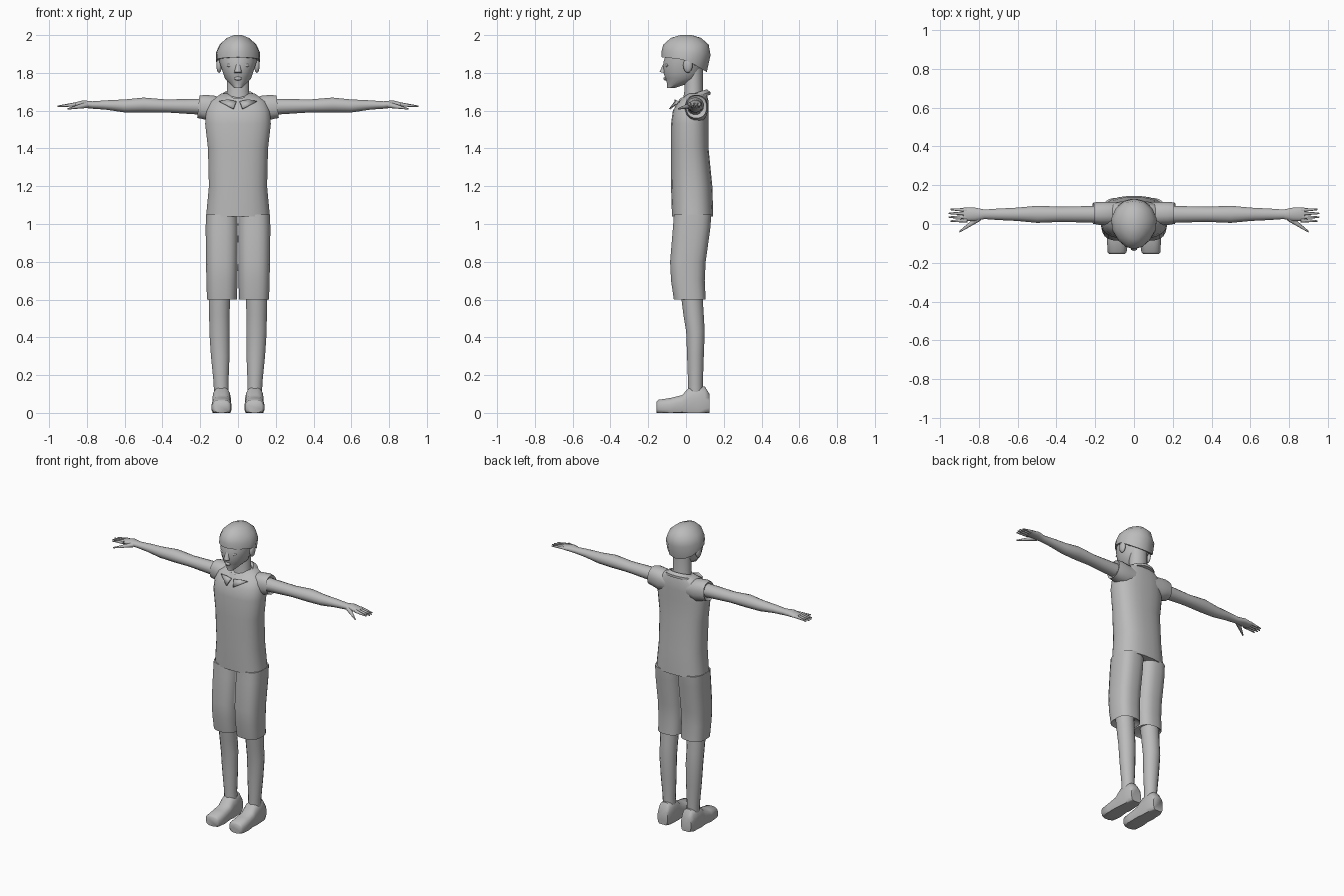
import bpy, bmesh, math
from mathutils import Vector

if "Cube" in bpy.data.objects:
    bpy.data.objects.remove(bpy.data.objects["Cube"], do_unlink=True)

GREY = (0.5, 0.5, 0.5, 1)
grey = bpy.data.materials.new("plain grey")
grey.use_nodes = True
grey.diffuse_color = GREY
grey.node_tree.nodes["Principled BSDF"].inputs["Base Color"].default_value = GREY


def finish(name, bm, mirror=False, bisect=False):
    bmesh.ops.recalc_face_normals(bm, faces=bm.faces)
    mesh = bpy.data.meshes.new(name)
    bm.to_mesh(mesh)
    bm.free()
    mesh.materials.append(grey)
    obj = bpy.data.objects.new(name, mesh)
    bpy.context.collection.objects.link(obj)
    if mirror:
        modifier = obj.modifiers.new("mirror", 'MIRROR')
        modifier.use_bisect_axis[0] = bisect
    bpy.ops.object.select_all(action='DESELECT')
    obj.select_set(True)
    bpy.context.view_layer.objects.active = obj
    bpy.ops.object.shade_smooth_by_angle(angle=math.radians(50))
    return obj


def loft(name, axis, side, rings, sides=16, power=2.0, warp=None, **options):
    """Skin of rounded sections along an axis. Each ring is
    (position, second centre, first radius, second radius); side is the first centre."""
    bm = bmesh.new()
    loops = []
    for along, centre, first_radius, second_radius in rings:
        loop = []
        for i in range(sides):
            turn = math.tau * (i + 0.5) / sides
            cosine, sine = math.cos(turn), math.sin(turn)
            first = side + first_radius * math.copysign(abs(cosine) ** (2 / power), cosine)
            second = centre + second_radius * math.copysign(abs(sine) ** (2 / power), sine)
            if axis == 'X':
                point = Vector((along, first, second))
            elif axis == 'Y':
                point = Vector((first, along, second))
            else:
                point = Vector((first, second, along))
            if warp:
                warp(point)
            loop.append(bm.verts.new(point))
        loops.append(loop)
    for lower, upper in zip(loops, loops[1:]):
        for i in range(sides):
            j = (i + 1) % sides
            bm.faces.new((lower[i], lower[j], upper[j], upper[i]))
    bm.faces.new(loops[0])
    bm.faces.new(loops[-1])
    return finish(name, bm, **options)


def blob(name, centre, size, **options):
    bm = bmesh.new()
    bmesh.ops.create_uvsphere(bm, u_segments=12, v_segments=8, radius=1)
    for vert in bm.verts:
        vert.co = Vector(centre) + vert.co * Vector(size)
    return finish(name, bm, **options)


def taper(name, start, end, thick, thin, **options):
    """Round tapering rod between two points."""
    start, end = Vector(start), Vector(end)
    direction = end - start
    bm = bmesh.new()
    bmesh.ops.create_cone(bm, cap_ends=True, segments=8, radius1=thick, radius2=thin,
                          depth=direction.length)
    turn = direction.to_track_quat('Z', 'Y')
    for vert in bm.verts:
        vert.co = (start + end) / 2 + turn @ vert.co
    return finish(name, bm, **options)


# Head: face, nose, lips, eyes, ears and neck
loft("head", 'Z', 0, [(1.72, -.08, .02, .02), (1.74, -.05, .04, .05), (1.77, -.02, .07, .09),
                      (1.8, -.02, .08, .1), (1.86, -.01, .1, .11), (1.92, 0, .1, .1)], sides=20)
taper("nose", (0, -.12, 1.8), (0, -.1, 1.87), .02, .01)
blob("lips", (0, -.11, 1.77), (.02, .01, .01))
blob("eye", (.04, -.1, 1.84), (.02, .01, .01), mirror=True)
blob("ear", (.1, .01, 1.84), (.015, .025, .04), mirror=True)
loft("neck", 'Z', 0, [(1.64, .04, .07, .06), (1.7, .04, .06, .05), (1.82, .04, .06, .05)])


# Hair cap: narrow at the brow, with a rim arching in front and dropping to the nape
RIM, CROWN = 1.87, 1.92


def hair_rim(point):
    point.x *= 1 + 1.6 * min(point.y, 0)
    weight = max(CROWN - point.z, 0) / (CROWN - RIM)
    point.z -= weight * (.6 * max(point.y, 0) + .1 * min(point.y, 0))


loft("hair", 'Z', 0, [(RIM, -.01, .1, .1), (RIM, -.01, .12, .12), (1.91, 0, .12, .13),
                      (1.95, 0, .1, .12), (1.985, 0, .06, .08), (2, 0, .02, .03)],
     sides=14, warp=hair_rim)

# Shirt body with sleeves and collar
loft("shirt", 'Z', 0, [(1.04, .035, .17, .11), (1.2, .03, .155, .11), (1.4, .02, .16, .1),
                       (1.53, .02, .175, .1), (1.6, .025, .17, .095),
                       (1.65, .04, .15, .08), (1.69, .06, .09, .05)], sides=24, power=2.5)


def cuff_slant(point):
    point.x += (1.62 - point.z) * .1


loft("sleeve", 'X', .055, [(.06, 1.61, .06, .05), (.13, 1.61, .06, .07), (.18, 1.62, .06, .065),
                           (.21, 1.62, .055, .06), (.2, 1.62, .045, .05)],
     power=2.3, warp=cuff_slant, mirror=True)


def collar_slope(point):
    point.z += (point.y - .04) / 3


loft("collar", 'Z', 0, [(1.655, .035, .11, .095), (1.67, .04, .105, .09),
                        (1.69, .04, .075, .07), (1.67, .04, .06, .06)],
     sides=20, warp=collar_slope)
bm = bmesh.new()
corners = ((.01, -.06, 1.65), (.055, -.06, 1.66), (.1, -.04, 1.65), (.025, -.09, 1.61))
bm.faces.new([bm.verts.new(corner) for corner in corners])
flap = finish("collar_flap", bm, mirror=True)
flap.modifiers.new("thickness", 'SOLIDIFY').thickness = .008

# Arms with palms
loft("arm", 'X', .05, [(.15, 1.62, .045, .045), (.38, 1.625, .04, .035), (.5, 1.63, .045, .04),
                       (.6, 1.625, .035, .035), (.7, 1.63, .03, .025), (.77, 1.63, .025, .02),
                       (.82, 1.635, .035, .02), (.88, 1.63, .035, .01)], mirror=True)

# Fingers fan out side by side, the middle two longest
for i, finger in enumerate(("index", "middle", "ring", "little")):
    spread = i - 1.5
    taper(finger + "_finger", (.86, .045 + .018 * spread, 1.633),
          (.96 - .01 * abs(spread), .045 + .02 * spread, 1.623), .011, .004, mirror=True)
taper("thumb", (.8, .03, 1.63), (.9, -.04, 1.61), .016, .004, mirror=True)

# Shorts: two legs joined along the centre seam
loft("shorts", 'Z', .085, [(.62, .02, .06, .06), (.6, .02, .08, .085), (.7, .01, .083, .09),
                           (.8, .01, .085, .095), (.98, .03, .087, .1), (1.05, .035, .085, .1)],
     sides=20, power=2.7, mirror=True, bisect=True)


# Bare legs, leaning outwards up to the calf
def calf_lean(point):
    point.x += .03 * min(point.z, .45)


loft("leg", 'Z', .085, [(.09, .05, .04, .04), (.16, .05, .04, .04), (.3, .05, .05, .045),
                        (.43, .05, .055, .05), (.52, .04, .055, .055), (.68, .025, .06, .06)],
     warp=calf_lean, mirror=True)


# Shoes: flat soles
def on_ground(point):
    point.z = max(point.z, 0)


loft("shoe", 'Y', .087, [(-.155, .03, .04, .03), (-.145, .03, .05, .04), (-.08, .03, .053, .05),
                         (-.02, .04, .05, .055), (.015, .05, .05, .085), (.06, .05, .047, .09),
                         (.1, .05, .045, .09), (.125, .045, .037, .055)],
     power=2.8, warp=on_ground, mirror=True)
